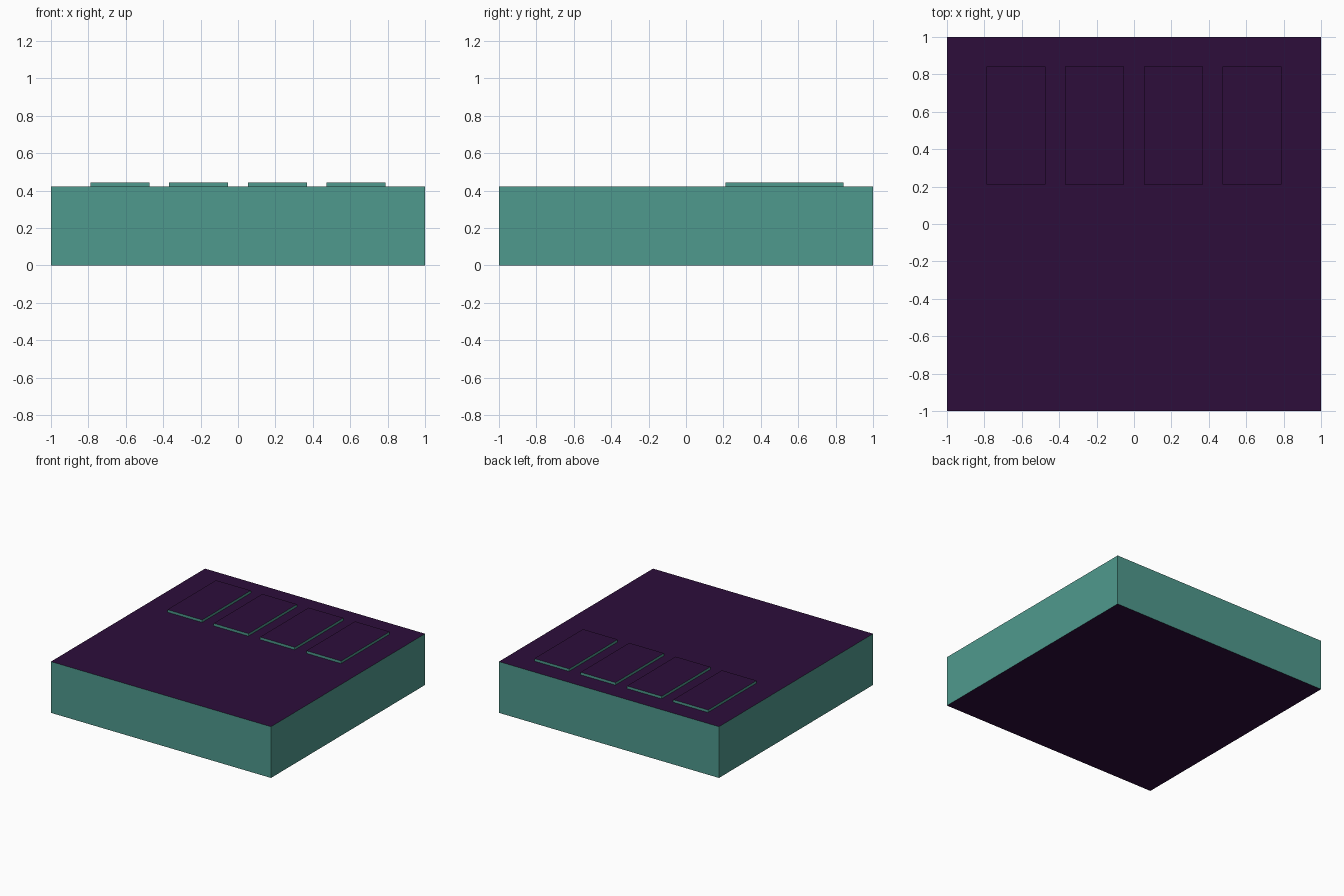
import bpy

if "Cube" in bpy.data.objects:
    bpy.data.objects.remove(bpy.data.objects["Cube"])

U = 2 / 19  # layout module


def material(name, rgb):
    m = bpy.data.materials.new(name)
    m.diffuse_color = (*rgb, 1)
    m.use_nodes = True
    m.node_tree.nodes["Principled BSDF"].inputs["Base Color"].default_value = m.diffuse_color
    return m


TEAL = material("teal_sides", (0.078, 0.32, 0.268))
PURPLE = material("dark_purple", (0.026, 0.004, 0.043))


def block(name, x0, x1, y0, y1, z0, z1):
    """Box with teal walls and dark purple horizontal faces."""
    bpy.ops.mesh.primitive_cube_add(size=1)
    ob = bpy.context.object
    ob.name = name
    for v in ob.data.vertices:
        v.co.x = x1 if v.co.x > 0 else x0
        v.co.y = y1 if v.co.y > 0 else y0
        v.co.z = z1 if v.co.z > 0 else z0
    ob.data.materials.append(TEAL)
    ob.data.materials.append(PURPLE)
    for p in ob.data.polygons:
        p.material_index = 1 if abs(p.normal.z) > 0.5 else 0
    return ob


# Main slab
H = 4 * U
block("base_slab", -1, 1, -1, 1, 0, H)

# Four raised plates in a row towards the back
for i in range(4):
    x = (-7.5 + 4 * i) * U
    block(f"raised_plate_{i + 1}", x, x + 3 * U, 2 * U, 8 * U, H, H + 0.2 * U)
